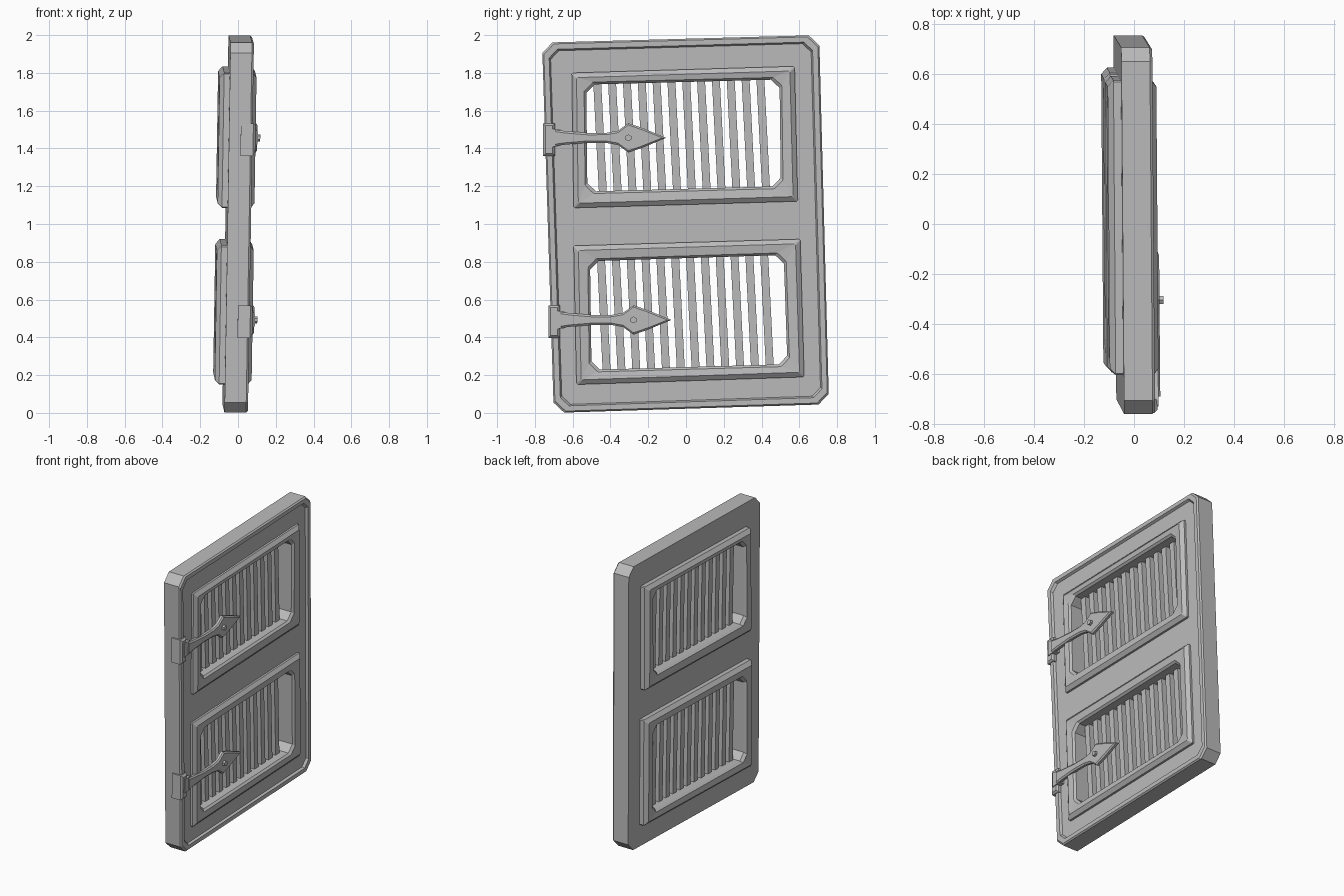
import bpy
import bmesh
from mathutils import Vector

cube = bpy.data.objects.get("Cube")
if cube:
    bpy.data.objects.remove(cube)

grey = bpy.data.materials.new("worn grey")
grey.use_nodes = True
grey.diffuse_color = (0.5, 0.5, 0.5, 1)
bsdf = next(n for n in grey.node_tree.nodes if n.type == "BSDF_PRINCIPLED")
bsdf.inputs["Base Color"].default_value = (0.5, 0.5, 0.5, 1)


def place(x, p):
    """Put a door-plane point (y, z) at depth x, with the door's slight lean."""
    y, z = p
    return (x - 0.015 + 0.016 * z - 0.008 * y, y, z)


def chamfer(corners, size):
    """Cut the corners of an outline."""
    points = []
    for i, c in enumerate(corners):
        c = Vector(c)
        for other in (corners[i - 1], corners[(i + 1) % len(corners)]):
            points.append(tuple(c + (Vector(other) - c).normalized() * size))
    return points


def inset(corners, d):
    """Move four corners inward by d."""
    cy = sum(c[0] for c in corners) / len(corners)
    cz = sum(c[1] for c in corners) / len(corners)
    return [(y - d if y > cy else y + d, z - d if z > cz else z + d)
            for y, z in corners]


def loft(name, rings, closed=False):
    """Join outlines at given depths; closed makes a hollow frame."""
    bm = bmesh.new()
    loops = [[bm.verts.new(place(x, p)) for p in pts] for pts, x in rings]
    pairs = list(zip(loops, loops[1:]))
    if closed:
        pairs.append((loops[-1], loops[0]))
    else:
        bm.faces.new(loops[0])
        bm.faces.new(loops[-1])
    for a, b in pairs:
        for i in range(len(a)):
            j = (i + 1) % len(a)
            bm.faces.new((a[i], a[j], b[j], b[i]))
    bmesh.ops.recalc_face_normals(bm, faces=bm.faces)
    mesh = bpy.data.meshes.new(name)
    bm.to_mesh(mesh)
    bm.free()
    mesh.materials.append(grey)
    obj = bpy.data.objects.new(name, mesh)
    bpy.context.collection.objects.link(obj)
    return obj


# Door slab with a raised rim on its outer face
outline = [(-0.70, 0.0), (0.757, 0.046), (0.705, 2.0), (-0.762, 1.96)]
slab = loft("door_slab", [
    (chamfer(outline, 0.055), -0.062),
    (chamfer(outline, 0.055), 0.052),
    (chamfer(inset(outline, 0.008), 0.055), 0.062),
    (chamfer(inset(outline, 0.036), 0.045), 0.062),
    (chamfer(inset(outline, 0.044), 0.045), 0.046),
])

# Each panel: outer corners, opening corners, first slat position
panels = {
    "upper": ([(-0.595, 1.085), (0.592, 1.12), (0.575, 1.835), (-0.605, 1.80)],
              [(-0.522, 1.172), (0.502, 1.20), (0.495, 1.765), (-0.528, 1.738)],
              -0.455),
    "lower": ([(-0.58, 0.15), (0.626, 0.19), (0.605, 0.92), (-0.595, 0.885)],
              [(-0.50, 0.228), (0.537, 0.258), (0.517, 0.836), (-0.508, 0.803)],
              -0.435),
}

for level, (outer, opening, first) in panels.items():
    # Hole through the slab, hidden inside the frame
    cutter = loft("cutter", [(inset(opening, -0.02), -0.2),
                             (inset(opening, -0.02), 0.2)])
    cutter.hide_render = True
    mod = slab.modifiers.new("hole", "BOOLEAN")
    mod.operation = "DIFFERENCE"
    mod.solver = "EXACT"
    mod.object = cutter
    bpy.context.view_layer.objects.active = slab
    bpy.ops.object.modifier_apply(modifier=mod.name)
    bpy.data.objects.remove(cutter)

    # Moulded frame standing out on both faces
    edge = chamfer(outer, 0.006)
    crest = chamfer(inset(outer, 0.025), 0.006)
    hole = chamfer(opening, 0.045)
    wide_hole = chamfer(inset(opening, -0.012), 0.045)
    loft(level + "_panel_frame", [
        (edge, 0.03), (edge, 0.06), (crest, 0.08), (wide_hole, 0.074),
        (hole, 0.06), (hole, -0.09), (wide_hole, -0.108), (crest, -0.115),
        (edge, -0.092), (edge, -0.04)], closed=True)

    # Upright slats
    (y0, z0), (y1, z1), (y2, z2), (y3, z3) = opening
    for i in range(12):
        y = first + 0.0785 * i
        t = (y - y0) / (y1 - y0)
        low = z0 + (z1 - z0) * t - 0.01
        high = z3 + (z2 - z3) * t + 0.01
        slat = [(y - 0.006, low), (y + 0.036, low),
                (y + 0.006, high), (y - 0.036, high)]
        loft(f"{level}_slat_{i + 1}", [(slat, -0.045), (slat, 0.01)])

# Strap hinges: half profile along the strap (distance, half height)
half = [(0, 0.043), (0.05, 0.036), (0.17, 0.026), (0.27, 0.027), (0.33, 0.038),
        (0.385, 0.078), (0.46, 0.052)]


def strap_outline(y, z, shrink):
    low = [(y + d, z - h + shrink) for d, h in half]
    high = [(y + d, z + h - shrink) for d, h in reversed(half)]
    return low + [(y + 0.585 - 2 * shrink, z)] + high


for level, y, z in (("upper", -0.69, 1.456), ("lower", -0.663, 0.492)):
    loft(level + "_hinge_strap", [(strap_outline(y, z, 0), 0.066),
                                  (strap_outline(y, z, 0), 0.083),
                                  (strap_outline(y, z, 0.01), 0.091)])
    # Wrapped plate on the door edge, with the knuckle joining the strap
    plate = [(y - 0.066, z - 0.095), (y - 0.004, z - 0.095),
             (y - 0.004, z + 0.077), (y - 0.066, z + 0.077)]
    loft(level + "_hinge_plate", [(plate, 0.0), (plate, 0.066),
                                  (inset(plate, 0.012), 0.078)])
    knuckle = [(y - 0.04, z - 0.05), (y + 0.025, z - 0.043),
               (y + 0.025, z + 0.043), (y - 0.04, z + 0.05)]
    loft(level + "_hinge_knuckle", [(knuckle, 0.04), (knuckle, 0.084)])
    # Six-sided rivet
    ring = [Vector((0.018, 0)) for _ in range(6)]
    for i, v in enumerate(ring):
        c, s = [(1, 0), (0.5, 0.87), (-0.5, 0.87),
                (-1, 0), (-0.5, -0.87), (0.5, -0.87)][i]
        ring[i] = (y + 0.385 + 0.018 * s, z + 0.018 * c)
    loft(level + "_hinge_rivet", [(ring, 0.08), (ring, 0.107)])
